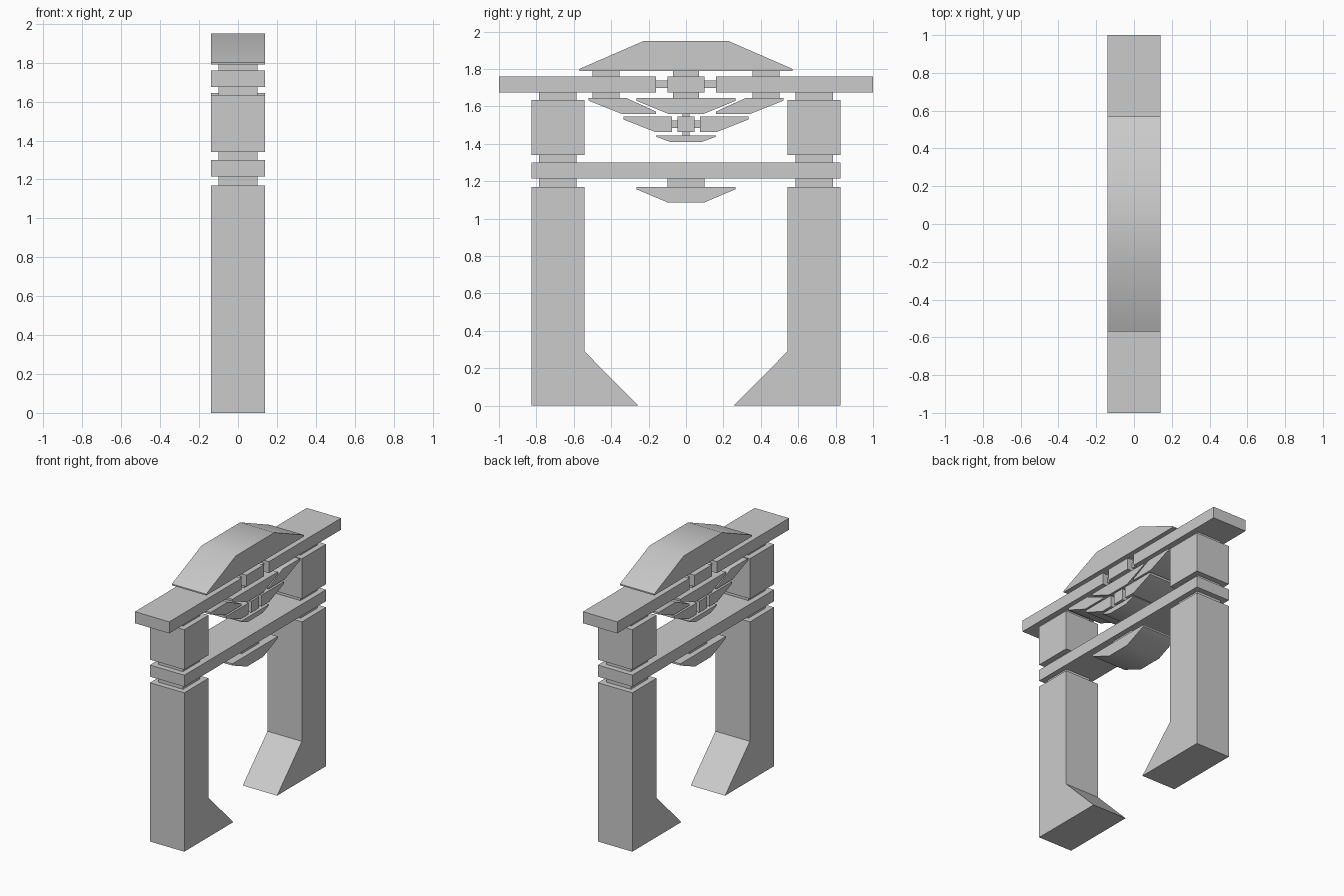
import bpy
import bmesh
from math import radians

if "Cube" in bpy.data.objects:
    bpy.data.objects.remove(bpy.data.objects["Cube"], do_unlink=True)

WIDE, NARROW = 0.14, 0.10   # half depth of main parts and of recessed joints

stone = bpy.data.materials.new("plain_grey")
stone.use_nodes = True
GREY = (0.6, 0.6, 0.6, 1)
stone.diffuse_color = GREY
stone.node_tree.nodes["Principled BSDF"].inputs["Base Color"].default_value = GREY


def prism(name, outline, half=WIDE):
    """Extrude a (y, z) outline along x."""
    bm = bmesh.new()
    face = bm.faces.new([bm.verts.new((-half, y, z)) for y, z in outline])
    new = bmesh.ops.extrude_face_region(bm, geom=[face])["geom"]
    verts = [v for v in new if isinstance(v, bmesh.types.BMVert)]
    bmesh.ops.translate(bm, verts=verts, vec=(2 * half, 0, 0))
    bmesh.ops.recalc_face_normals(bm, faces=bm.faces)
    mesh = bpy.data.meshes.new(name)
    bm.to_mesh(mesh)
    bm.free()
    mesh.materials.append(stone)
    obj = bpy.data.objects.new(name, mesh)
    bpy.context.collection.objects.link(obj)
    bpy.ops.object.select_all(action="DESELECT")
    obj.select_set(True)
    bpy.context.view_layer.objects.active = obj
    bpy.ops.object.shade_smooth_by_angle(angle=radians(30))


def pair(name, outline, half=WIDE):
    """Front part and its mirrored back part."""
    prism("back_" + name, outline, half)
    prism("front_" + name, [(-y, z) for y, z in outline], half)


def rect(y0, y1, z0, z1):
    return [(y0, z0), (y1, z0), (y1, z1), (y0, z1)]


def tapered(wide, narrow, rim, lip, end):
    """Symmetric outline: straight rim, short lip, then sloping to a narrow end."""
    right = [(wide, rim), (wide, lip), (narrow, end)]
    return right + [(-y, z) for y, z in reversed(right)]


# Posts with flared feet, and the joints between their blocks
pair("post", [(0.825, 0), (0.825, 1.17), (0.543, 1.17), (0.543, 0.29), (0.255, 0)])
pair("upper_post_block", rect(0.543, 0.825, 1.34, 1.635))
for label, z0, z1 in (("lower", 1.17, 1.215), ("middle", 1.30, 1.34), ("upper", 1.635, 1.675)):
    pair(label + "_post_joint", rect(0.585, 0.785, z0, z1), NARROW)

# Beams
prism("lower_beam", rect(-0.825, 0.825, 1.215, 1.30))
pair("upper_beam", rect(0.16, 1.0, 1.675, 1.76))
prism("beam_centre_block", rect(-0.10, 0.10, 1.675, 1.76))
pair("beam_link", rect(0.10, 0.16, 1.697, 1.738), NARROW)

# Cap roof and its supports
prism("cap_roof", tapered(0.57, 0.225, 1.79, 1.80, 1.95))
for label, z0, z1 in (("cap", 1.76, 1.79), ("bracket", 1.645, 1.675)):
    pair(label + "_support", rect(0.355, 0.50, z0, z1), NARROW)
    prism(label + "_centre_support", rect(-0.07, 0.07, z0, z1), NARROW)

# Hanging brackets under the upper beam
pair("side_bracket", [(0.52, 1.645), (0.52, 1.63), (0.345, 1.56),
                      (0.16, 1.56), (0.16, 1.572), (0.32, 1.645)])
prism("centre_bracket", tapered(0.265, 0.095, 1.645, 1.63, 1.56))
pair("lower_bracket", [(0.075, 1.547), (0.335, 1.547), (0.335, 1.53),
                       (0.165, 1.463), (0.075, 1.463)])
prism("key_block", rect(-0.045, 0.045, 1.463, 1.547))
pair("key_link", rect(0.045, 0.075, 1.485, 1.525), NARROW)
for label, z0, z1 in (("upper", 1.547, 1.56), ("lower", 1.445, 1.463)):
    prism(label + "_key_pin", rect(-0.02, 0.02, z0, z1), NARROW)
prism("bracket_base", tapered(0.16, 0.085, 1.445, 1.438, 1.41))

# Pendant under the lower beam
prism("pendant_joint", rect(-0.10, 0.10, 1.17, 1.215), NARROW)
prism("pendant", tapered(0.265, 0.095, 1.17, 1.157, 1.085))
